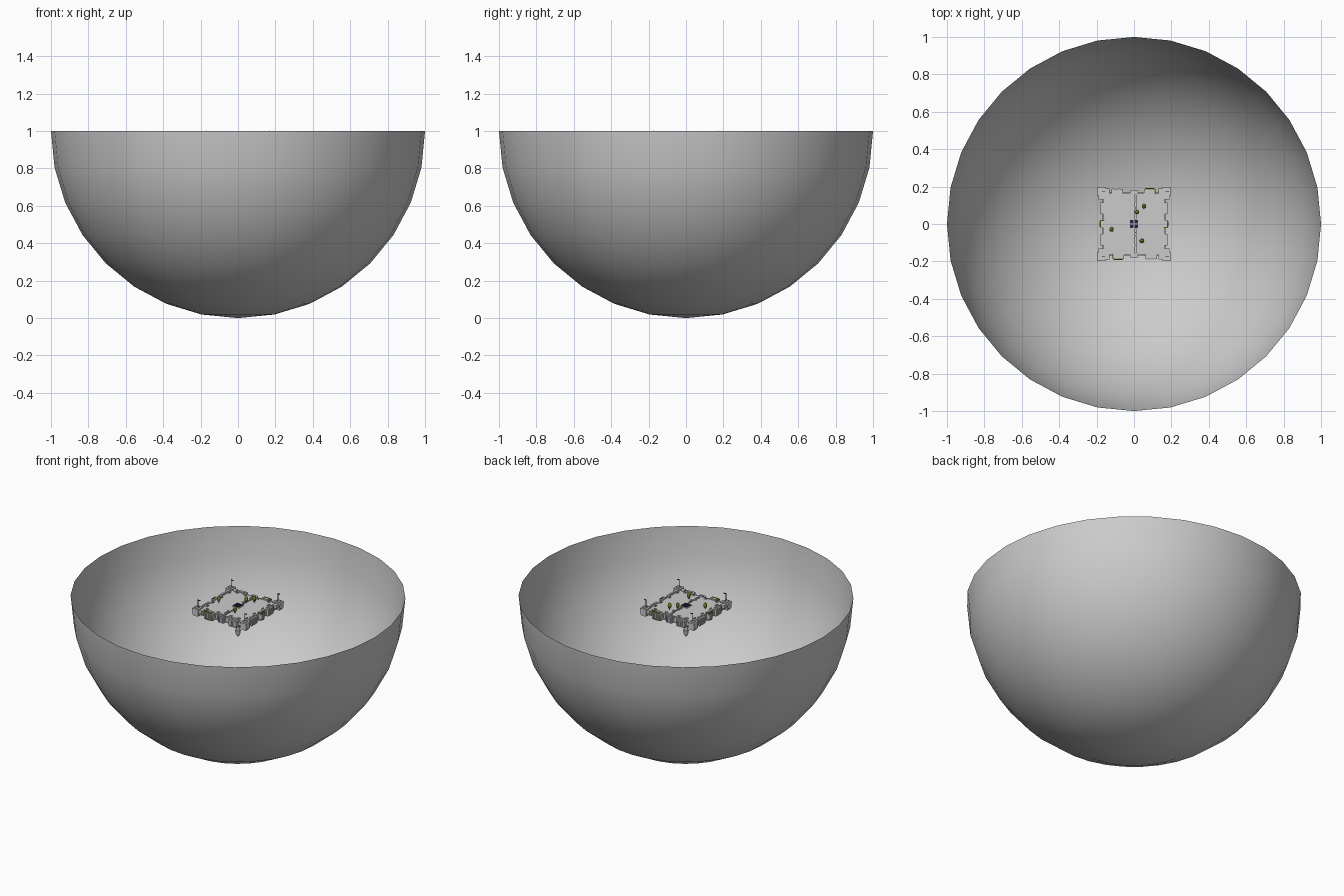
import bpy, bmesh, math, random
from mathutils import Matrix, Vector

if "Cube" in bpy.data.objects:
    bpy.data.objects.remove(bpy.data.objects["Cube"])

random.seed(4)


def material(name, rgb):
    m = bpy.data.materials.new(name)
    m.diffuse_color = (*rgb, 1)
    m.use_nodes = True
    m.node_tree.nodes["Principled BSDF"].inputs["Base Color"].default_value = m.diffuse_color
    return m


GREEN = material("foliage", (0.22, 0.26, 0.02))
NAVY = material("dark_glass", (0.02, 0.02, 0.07))
DARK = material("dark_metal", (0.1, 0.1, 0.1))


def finish(name, bm, mat=None, smooth=False):
    me = bpy.data.meshes.new(name)
    bm.to_mesh(me)
    bm.free()
    if mat:
        me.materials.append(mat)
    for p in me.polygons:
        p.use_smooth = smooth
    ob = bpy.data.objects.new(name, me)
    bpy.context.collection.objects.link(ob)
    return ob


def add_box(bm, c, s, turn=0):
    m = Matrix.Rotation(turn, 4, 'Z') @ Matrix.Translation(c) @ Matrix.Diagonal((*s, 1))
    bmesh.ops.create_cube(bm, size=1, matrix=m)


def boxes(name, items, mat=None):
    # each item: centre, size, turn about the vertical axis
    bm = bmesh.new()
    for it in items:
        add_box(bm, *it)
    return finish(name, bm, mat)


def add_cyl(bm, c, r1, r2, h, n=12):
    bmesh.ops.create_cone(bm, cap_ends=True, segments=n, radius1=r1, radius2=r2,
                          depth=h, matrix=Matrix.Translation(c))


# open half sphere shell
bm = bmesh.new()
bmesh.ops.create_uvsphere(bm, u_segments=32, v_segments=16, radius=1)
bmesh.ops.delete(bm, geom=[v for v in bm.verts if v.co.z > 0.01], context='VERTS')
bmesh.ops.translate(bm, verts=bm.verts, vec=(0, 0, 1))
finish("bowl", bm, smooth=True)

# two deck slabs with a narrow channel between, over a lower floor
boxes("deck", [((-0.077, 0, 0.932), (0.166, 0.315, 0.014)),
               ((0.088, 0, 0.932), (0.150, 0.315, 0.014)),
               ((0, 0, 0.918), (0.31, 0.31, 0.018))])

# wall facade, ribs and coping on the four sides
Q = [i * math.pi / 2 for i in range(4)]
wall, ribs = [], []
for a in Q:
    wall.append(((0, -0.158, 0.918), (0.32, 0.008, 0.03), a))
    wall.append(((0, -0.160, 0.938), (0.32, 0.005, 0.006), a))
    wall.append(((0, -0.162, 0.903), (0.32, 0.012, 0.006), a))
    for i in range(17):
        ribs.append(((-0.144 + i * 0.018, -0.164, 0.919), (0.005, 0.005, 0.028), a))
boxes("outer_wall", wall)
boxes("wall_ribs", ribs)

# corner towers, caps and flag poles
tower, poles = [], []
for sx in (-1, 1):
    for sy in (-1, 1):
        x, y = sx * 0.175, sy * 0.175
        tower += [((x, y, 0.924), (0.040, 0.040, 0.038)),
                  ((x, y, 0.943), (0.046, 0.046, 0.008)),
                  ((x, y, 0.949), (0.022, 0.022, 0.006)),
                  ((x, y, 0.903), (0.030, 0.030, 0.012)),
                  ((x - sx * 0.032, y, 0.930), (0.022, 0.028, 0.022)),
                  ((x, y - sy * 0.032, 0.930), (0.028, 0.022, 0.022))]
        poles += [((sx * 0.17, sy * 0.173, 0.976), (0.003, 0.003, 0.052)),
                  ((sx * 0.17 + 0.008, sy * 0.173, 0.998), (0.016, 0.002, 0.006))]
boxes("corner_towers", tower)
boxes("flag_poles", poles, DARK)

# projecting side pavilions with stepped roofs and front columns
pav, cols, green = [], [], []
layout = [(0, -0.085, 1), (0, 0.092, 0), (0, 0.0, 0), (1, 0.0, 1), (1, 0.085, 0), (1, -0.085, 0),
          (2, -0.085, 1), (2, 0.090, 0), (2, 0.0, 0), (3, 0.0, 1), (3, -0.085, 0), (3, 0.085, 0)]
for side, u, planted in layout:
    a = Q[side]
    w = 0.036 if u == 0 else 0.056
    d = 0.020 if side in (1, 3) or u == 0 else 0.028
    y = -0.158 - d / 2
    pav += [((u, y, 0.917), (w, d, 0.034), a),
            ((u, y, 0.937), (w + 0.006, d + 0.004, 0.006), a),
            ((u, y + 0.004, 0.943), (w * 0.7, d * 0.6, 0.008), a),
            ((u, y, 0.898), (w + 0.004, d + 0.004, 0.006), a)]
    for k in range(5):
        cols.append(((u + (k - 2) * w * 0.22, y - d / 2 - 0.002, 0.917), (0.004, 0.004, 0.032), a))
    if planted:
        green += [((u, y - d / 2 - 0.001, 0.941), (w * 0.9, 0.006, 0.007), a),
                  ((u - w / 2, y, 0.941), (0.006, d, 0.007), a),
                  ((u, y - d / 2 - 0.004, 0.900), (w * 0.8, 0.005, 0.007), a)]
boxes("side_pavilions", pav)
boxes("pavilion_columns", cols)
boxes("planters", green, GREEN)

# central four-pane skylight with frame
boxes("skylight_frame", [((0, 0, 0.940), (0.052, 0.052, 0.004))])
boxes("skylight_panes", [((sx * 0.012, sy * 0.012, 0.943), (0.020, 0.020, 0.005))
                         for sx in (-1, 1) for sy in (-1, 1)], NAVY)

# small kiosks and vents along the deck
vents = []
for i in range(6):
    vents.append(((0.006 + random.uniform(-0.012, 0.012), -0.13 + i * 0.017, 0.942),
                  (0.008, 0.007, 0.008)))
    vents.append(((0.010 + random.uniform(-0.012, 0.012), 0.05 + i * 0.018, 0.942),
                  (0.007, 0.009, 0.008)))
for a in Q:
    for u in (-0.12, -0.04, 0.05, 0.11):
        vents.append(((u, -0.146, 0.942), (0.018, 0.007, 0.007), a))
boxes("deck_vents", vents)

# four trees
crown, trunk = bmesh.new(), bmesh.new()
for x, y in [(0.053, 0.095), (0.015, 0.064), (-0.120, -0.029), (0.042, -0.090)]:
    add_cyl(trunk, (x, y, 0.945), 0.003, 0.002, 0.016, 6)
    bmesh.ops.create_icosphere(crown, subdivisions=2, radius=1, matrix=Matrix.Translation(
        (x, y, 0.964)) @ Matrix.Diagonal((0.012, 0.012, 0.018, 1)))
finish("tree_crowns", crown, GREEN)
finish("tree_trunks", trunk, DARK)

# central shaft below the platform
bm = bmesh.new()
add_cyl(bm, (0, 0, 0.895), 0.03, 0.06, 0.03)
add_cyl(bm, (0, 0, 0.82), 0.012, 0.012, 0.13)
add_cyl(bm, (0, 0, 0.765), 0.012, 0.018, 0.03)
add_cyl(bm, (0, 0, 0.745), 0.004, 0.012, 0.012)
finish("lower_shaft", bm)
